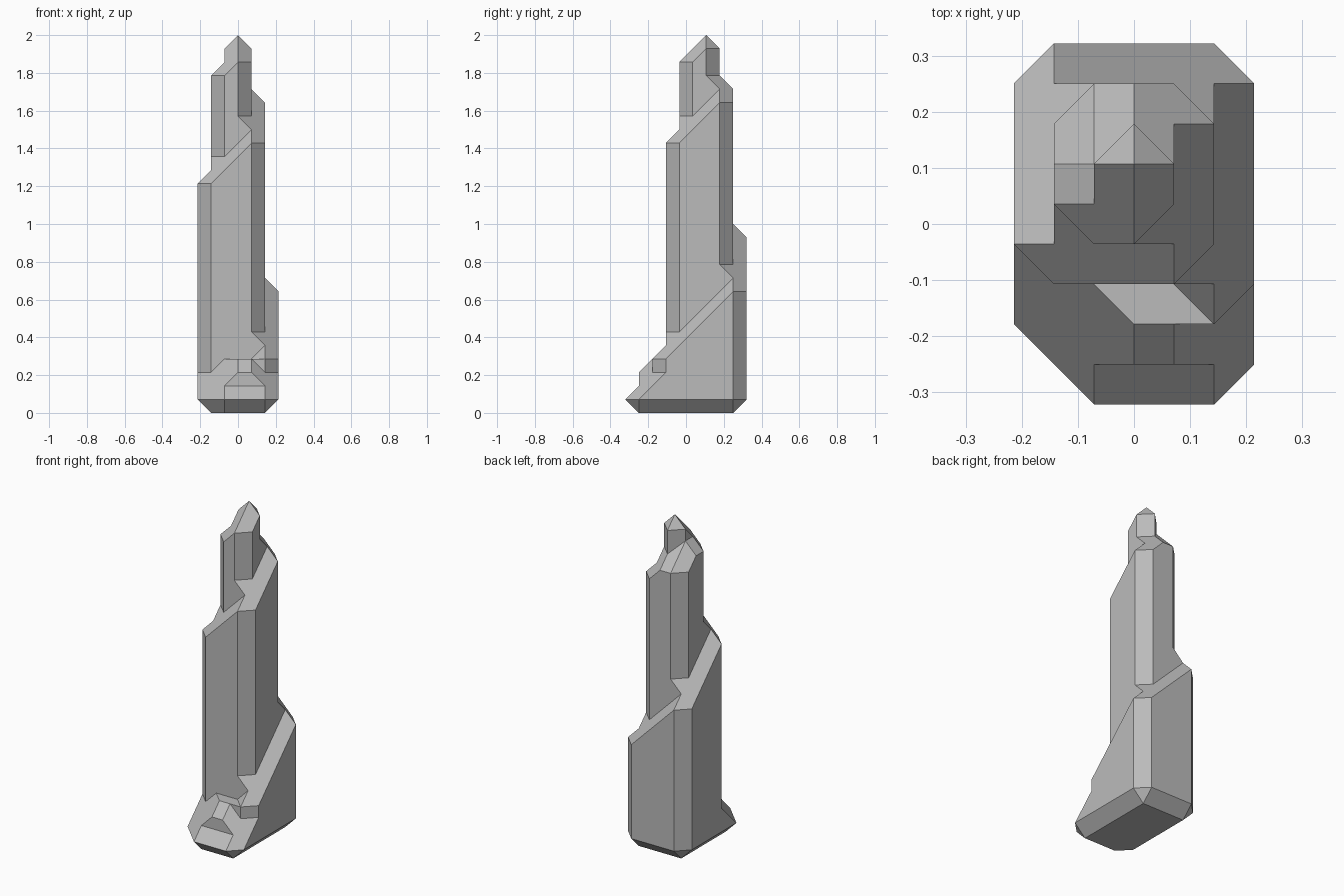
import bpy
import bmesh
from mathutils import Vector

UNIT = 1 / 14          # lattice step
MID_Y = 4.5            # lattice row that lies on y = 0

cube = bpy.data.objects.get("Cube")
if cube:
    bpy.data.objects.remove(cube, do_unlink=True)

stone = bpy.data.materials.new("grey_stone")
stone.use_nodes = True
grey = (0.5, 0.5, 0.5, 1)
stone.diffuse_color = grey
shader = next(n for n in stone.node_tree.nodes if n.type == "BSDF_PRINCIPLED")
shader.inputs["Base Color"].default_value = grey
shader.inputs["Roughness"].default_value = 0.9


def hull_object(name, points):
    """Flat-faced convex block through the given lattice points."""
    bm = bmesh.new()
    for x, y, z in set(points):
        bm.verts.new(Vector((x, y - MID_Y, z)) * UNIT)
    result = bmesh.ops.convex_hull(bm, input=bm.verts[:])
    loose = [v for v in bm.verts if not v.link_faces]
    bmesh.ops.delete(bm, geom=loose, context="VERTS")
    bmesh.ops.dissolve_limit(bm, angle_limit=0.01, verts=bm.verts[:], edges=bm.edges[:])
    bmesh.ops.recalc_face_normals(bm, faces=bm.faces[:])
    mesh = bpy.data.meshes.new(name)
    bm.to_mesh(mesh)
    bm.free()
    mesh.materials.append(stone)
    obj = bpy.data.objects.new(name, mesh)
    bpy.context.scene.collection.objects.link(obj)
    return obj


def block(name, tops):
    """Block with the given top points and upright walls down to the plinth."""
    return hull_object(name, tops + [(x, y, 1) for x, y, z in tops])


def corner(x, y, z, sx, sy):
    """Bevelled turn of the ledge: two rim points and the raised inner point."""
    return [(x + sx, y, z), (x, y + sy, z), (x, y, z + 1)]


def corner_fill(x, y, z, sx, sy):
    """Sloped gusset where the ledge meets the next wall inward."""
    return [(x, y, z + 1), (x - sx, y, z + 2), (x, y - sy, z + 2)]


# Plinth with an undercut lower edge
outline = [(-3, 2), (-1, 0), (2, 0), (3, 1), (3, 8), (2, 9), (-2, 9), (-3, 8)]
footprint = [(-2, 2), (-1, 1), (2, 1), (2, 8), (-2, 8)]
hull_object("plinth", [(x, y, 1) for x, y in outline] + [(x, y, 0) for x, y in footprint])

# Sloped toe at the front: low lip, then the raised foot
hull_object("toe_lip", [(x, y, 1) for x, y in outline[:4]] + [(-1, 1, 2), (2, 1, 2)])
block("foot", [(-3, 2, 1), (-3, 4, 3), (-2, 3, 3), (-1, 3, 4), (0, 2, 4),
               (0, 1, 3), (1, 1, 3), (1, 2, 4), (1, 3, 4), (2, 1, 2),
               (-1, 1, 2), (2, 2, 3), (3, 1, 1), (3, 3, 3)])
block("foot_step", [(1, 2, 4), (2, 2, 4), (1, 3, 4)])
block("foot_gusset", [(1, 3, 4), (2, 2, 4), (2, 3, 5)])

# Ledge that winds up and around the spire, one block per flight
turns = [
    (2, 3, 4, 1, -1), (2, 8, 9, 1, 1), (-2, 8, 13, -1, 1), (-2, 4, 17, -1, -1),
    (1, 4, 20, 1, -1), (1, 7, 23, 1, 1), (0, 7, 24, 0, 1), (-1, 7, 24, -1, 1),
    (-1, 6, 25, -1, 0), (-1, 5, 25, -1, -1), (0, 5, 26, 1, -1),
]
flight_names = [
    "lower_right_flight", "lower_back_flight", "lower_left_flight",
    "middle_front_flight", "middle_right_flight", "upper_back_flight",
    "upper_back_ledge", "upper_left_corner", "upper_left_ledge", "upper_front_flight",
]
for name, start, end in zip(flight_names, turns, turns[1:]):
    block(name, corner(*start) + corner(*end))

# Gussets at the inner side of the bevelled turns
for name, turn in zip(flight_names[:6], turns):
    block(name + "_gusset", corner_fill(*turn))
block("peak_gusset", [(-1, 6, 26), (0, 7, 25), (-1, 7, 25)])

# Pointed peak
block("peak", corner(*turns[-1]) + corner(0, 6, 27, 1, 1)
      + corner(0, 6, 27, -1, 1) + [(-1, 5, 26)])
